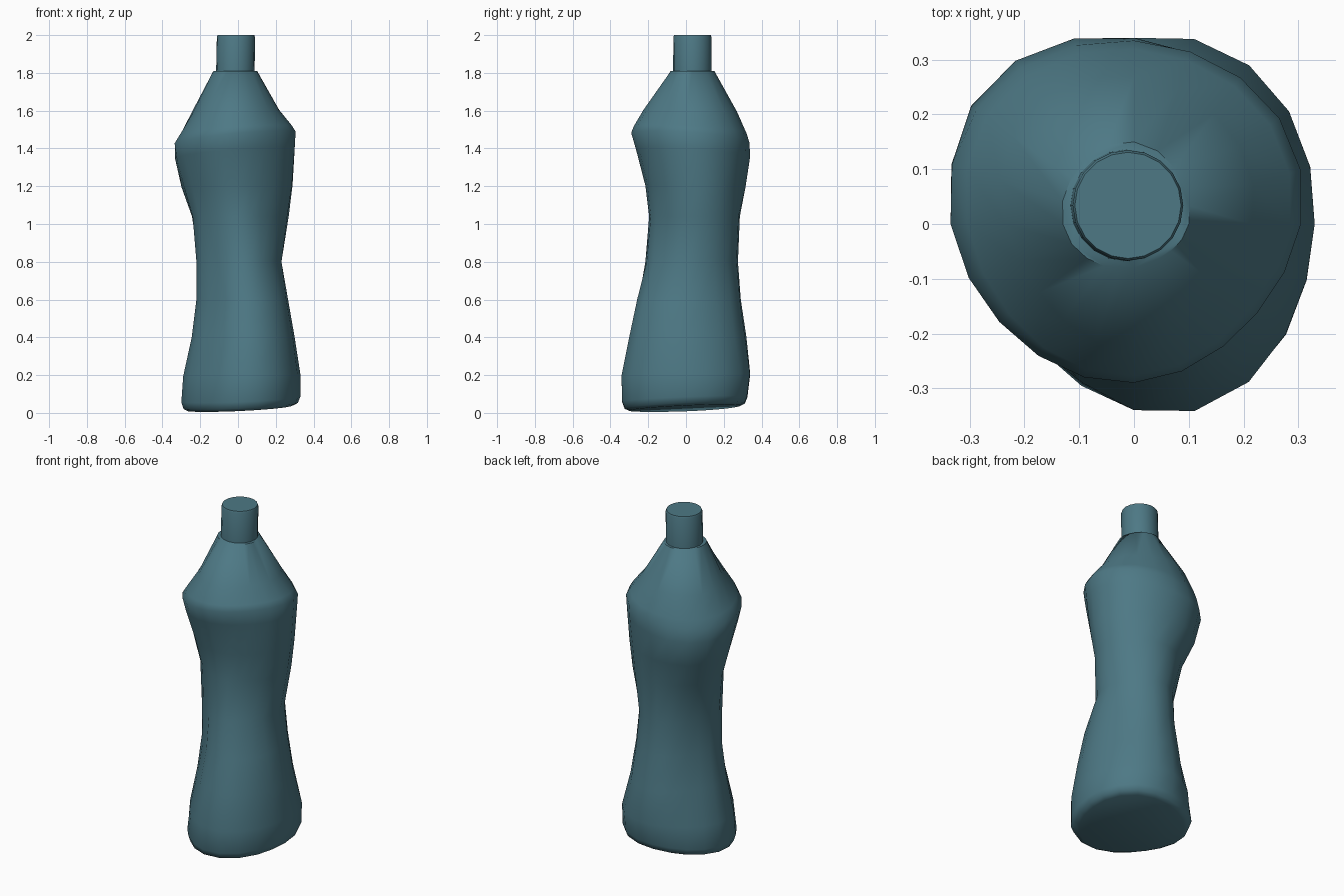
import bpy, bmesh
from math import sin, cos, pi, radians

if "Cube" in bpy.data.objects:
    bpy.data.objects.remove(bpy.data.objects["Cube"])

SIDES = 20
mat = bpy.data.materials.new("teal_plastic")
mat.diffuse_color = (0.075, 0.19, 0.235, 1)
mat.use_nodes = True
mat.node_tree.nodes["Principled BSDF"].inputs["Base Color"].default_value = mat.diffuse_color

# Crushed body: height, then reach towards E NE N NW W SW S SE
RINGS = [
    (0.07, .33, .35, .325, .315, .30, .28, .338, .35),
    (0.20, .33, .355, .34, .30, .29, .265, .34, .35),
    (0.40, .30, .31, .32, .25, .245, .22, .295, .315),
    (0.60, .265, .28, .29, .22, .22, .187, .25, .275),
    (0.80, .23, .262, .275, .215, .22, .185, .215, .21),
    (1.04, .26, .295, .285, .265, .24, .188, .195, .20),
    (1.20, .285, .31, .315, .335, .285, .225, .215, .225),
    (1.38, .30, .325, .34, .37, .325, .28, .265, .262),
    (1.46, .305, .33, .335, .355, .335, .30, .29, .276),
    (1.50, .285, .31, .32, .335, .305, .28, .277, .262),
    (1.60, .215, .245, .27, .28, .235, .215, .225, .20),
    (1.81, .10, .12, .15, .145, .13, .10, .08, .08),
]


def reach(vals, a):
    """Smooth periodic blend of eight evenly spaced radii."""
    r = sum(vals) / 8
    for k in range(1, 5):
        w = 0.25 if k < 4 else 0.125
        r += w * sum(v * cos(k * (a - i * pi / 4)) for i, v in enumerate(vals))
    return r


def tilt(z):
    """Lean of a ring: slight at the base, stronger at the shoulder."""
    if z < 0.3:
        f = 1 - z / 0.3
        return 0.06 * f, 0.05 * f
    f = max(0, 1 - abs(z - 1.45) / (0.3 if z < 1.45 else 0.2))
    return 0.10 * f, -0.08 * f


def loft(name, rings):
    """Skin a stack of point rings and cap both ends."""
    bm = bmesh.new()
    loops = [[bm.verts.new(p) for p in ring] for ring in rings]
    for a, b in zip(loops, loops[1:]):
        for i in range(SIDES):
            j = (i + 1) % SIDES
            bm.faces.new((a[i], a[j], b[j], b[i]))
    bm.faces.new(loops[0][::-1])
    bm.faces.new(loops[-1])
    bmesh.ops.recalc_face_normals(bm, faces=bm.faces)
    me = bpy.data.meshes.new(name)
    bm.to_mesh(me)
    bm.free()
    ob = bpy.data.objects.new(name, me)
    bpy.context.collection.objects.link(ob)
    me.materials.append(mat)
    bpy.ops.object.select_all(action='DESELECT')
    ob.select_set(True)
    bpy.context.view_layer.objects.active = ob
    bpy.ops.object.shade_smooth_by_angle(angle=radians(60))
    return ob


def body_ring(z, vals, scale=1.0):
    tx, ty = tilt(z)
    pts = []
    for i in range(SIDES):
        a = 2 * pi * i / SIDES
        r = reach(vals, a) * scale
        x, y = r * cos(a), r * sin(a)
        pts.append((x, y, z + tx * x + ty * y))
    return pts


def circle(cx, cy, z, r):
    return [(cx + r * cos(2 * pi * i / SIDES), cy + r * sin(2 * pi * i / SIDES), z)
            for i in range(SIDES)]


# Bottle body with a rounded foot
foot = RINGS[0][1:]
rings = [body_ring(0.023, foot, 0.88), body_ring(0.036, foot, 0.96)]
rings += [body_ring(r[0], r[1:]) for r in RINGS]
loft("bottle_body", rings)

# Cap on the neck, with a tiny rounded top edge
loft("cap", [circle(-0.014, 0.034, 1.80, 0.102), circle(-0.011, 0.034, 1.99, 0.101),
             circle(-0.011, 0.034, 2.0, 0.097)])
